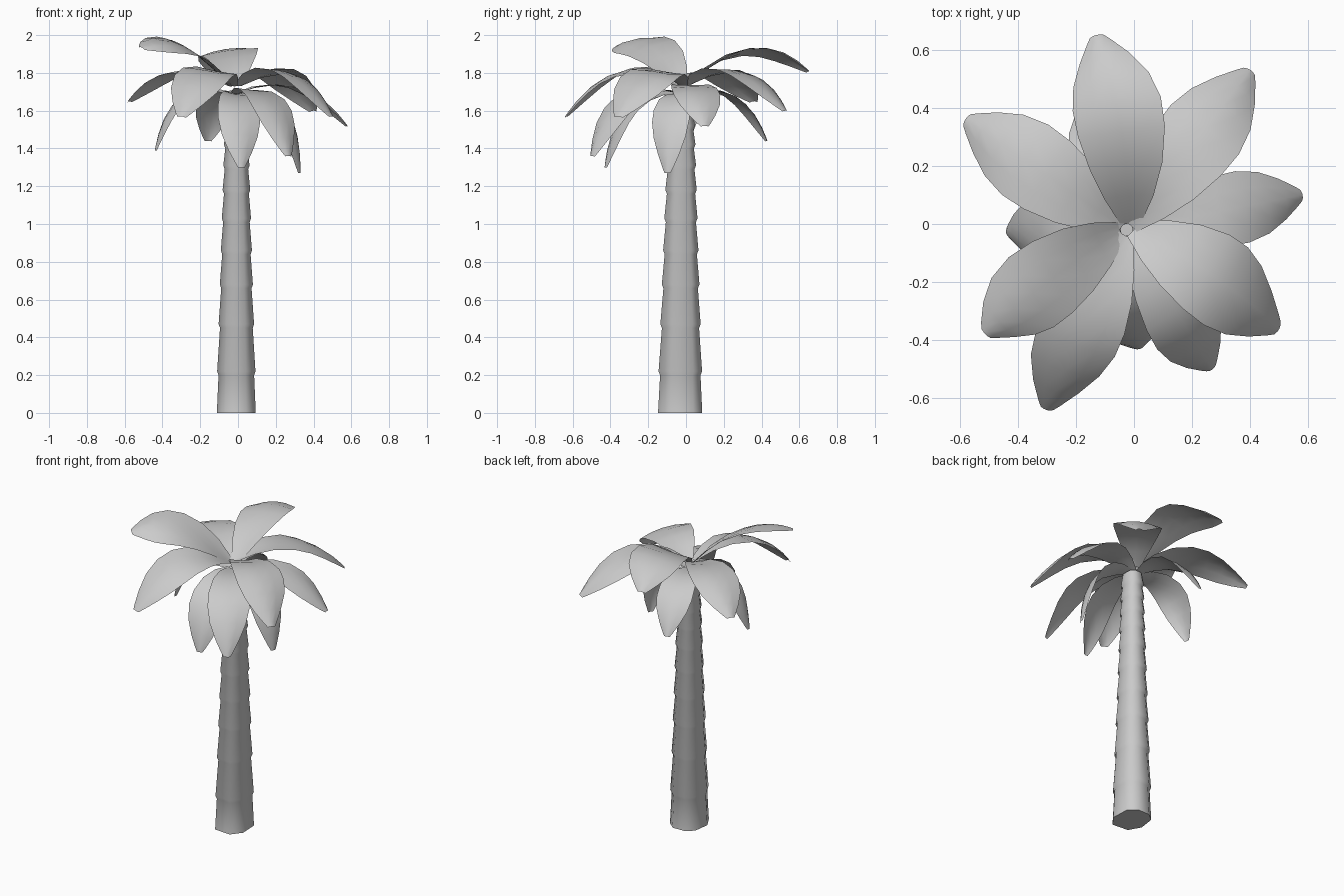
import bpy, bmesh, math
from mathutils import Vector

if "Cube" in bpy.data.objects:
    bpy.data.objects.remove(bpy.data.objects["Cube"])


def mesh_object(name, verts, faces, angle):
    me = bpy.data.meshes.new(name)
    me.from_pydata(verts, [], faces)
    bm = bmesh.new()
    bm.from_mesh(me)
    if name == "trunk":
        bmesh.ops.recalc_face_normals(bm, faces=bm.faces)
    bm.to_mesh(me)
    bm.free()
    ob = bpy.data.objects.new(name, me)
    bpy.context.collection.objects.link(ob)
    bpy.ops.object.select_all(action='DESELECT')
    ob.select_set(True)
    bpy.context.view_layer.objects.active = ob
    bpy.ops.object.shade_smooth_by_angle(angle=math.radians(angle))
    return ob


# Trunk: stacked tapering segments, each overhanging the one below
SECTION = [(.05, -.117), (.101, -.05), (.096, .07), (.045, .117),
           (-.04, .115), (-.09, .075), (-.105, -.03), (-.062, -.108)]
SIDES = len(SECTION)
levels = [0, .22, .47, .68, .86, 1.03, 1.18, 1.31, 1.42, 1.52, 1.61, 1.70]


def trunk_scale(z):
    return 1 - 0.30 * z + 0.01 * z * z


rings = []
for i, (z0, z1) in enumerate(zip(levels, levels[1:])):
    rings.append((z0, trunk_scale(z0) + (0.05 if i else 0)))
    rings.append((z1 - 0.02, trunk_scale(z1) - 0.02))
verts, faces = [], []
for z, s in rings:
    for x, y in SECTION:
        verts.append((-0.007 + x * s, -0.031 + 0.004 * z + y * s, z))
for r in range(len(rings) - 1):
    for k in range(SIDES):
        a, b = r * SIDES + k, r * SIDES + (k + 1) % SIDES
        faces.append((a, b, b + SIDES, a + SIDES))
faces.append(tuple(range(SIDES)))
faces.append(tuple(range(len(verts) - SIDES, len(verts))))
mesh_object("trunk", verts, faces, 60)

# Leaf outline: (position along the leaf, half width factor)
OUTLINE = [(0, .22), (.13, .55), (.28, .82), (.45, .98), (.6, 1), (.75, .86), (.88, .57), (.97, .28), (1, .16)]
CROWN = Vector((-0.025, -0.02, 0))


def leaf(name, tip, mid_z, width, base_z, reach, sway=0.0, roll=0.0):
    tip = Vector(tip)
    out = Vector((tip.x - CROWN.x, tip.y - CROWN.y, 0)).normalized()
    side = Vector((-out.y, out.x, 0))
    base = CROWN + out * 0.02 + Vector((0, 0, base_z)) + side * sway * 0.5
    mid = base.lerp(tip, reach) + side * sway * 0.7
    mid.z = mid_z
    ctrl = 2 * mid - (base + tip) / 2
    roll = math.radians(roll)
    verts, faces = [], []
    for t, w in OUTLINE:
        p = base * (1 - t) ** 2 + ctrl * 2 * t * (1 - t) + tip * t * t
        d = 2 * (1 - t) * (ctrl - base) + 2 * t * (tip - ctrl)
        up = d.cross(side).normalized()
        across = side * math.cos(roll) - up * math.sin(roll)
        up = d.cross(across).normalized()
        # cupped near the base, arched towards the tip
        bend = 0.18 * (1 - t) - 0.35 * t
        for u in (-1, -.5, 0, .5, 1):
            half = w * width / 2
            verts.append(p + across * (u * half) + up * (bend * half * u * u))
    for r in range(len(OUTLINE) - 1):
        for c in range(4):
            a = r * 5 + c
            faces.append((a + 1, a + 6, a + 5, a))
    mesh_object(name, verts, faces, 60)


# Upper leaves: tip, mid height, width, sideways bow, roll
upper = [
    ((-.13, .65, 1.81), 1.925, .31, -.035, 8),
    ((.40, .53, 1.60), 1.81, .29, 0, 5),
    ((.50, -.36, 1.57), 1.80, .31, .03, 8),
    ((-.30, -.64, 1.57), 1.805, .29, 0, 10),
    ((-.51, -.38, 1.935), 1.95, .30, -.02, 18),
    ((-.58, .36, 1.65), 1.81, .29, 0, 4),
]
for i, (tip, mz, w, sway, roll) in enumerate(upper):
    leaf(f"upper_leaf_{i + 1}", tip, mz, w, 1.73, 0.53, sway, roll)

# Lower leaves hang more steeply: tip, mid height, width, reach of the bend, roll
lower = [
    ((.58, .10, 1.52), 1.72, .25, .56, 0),
    ((.27, -.50, 1.36), 1.66, .25, .62, 5),
    ((.02, -.43, 1.30), 1.60, .23, .68, 10),
    ((.33, -.10, 1.27), 1.60, .21, .72, -8),
    ((-.44, -.03, 1.39), 1.66, .21, .66, 10),
    ((-.16, .43, 1.44), 1.67, .22, .60, 0),
]
for i, (tip, mz, w, reach, roll) in enumerate(lower):
    leaf(f"lower_leaf_{i + 1}", tip, mz, w, 1.69, reach, 0, roll)
